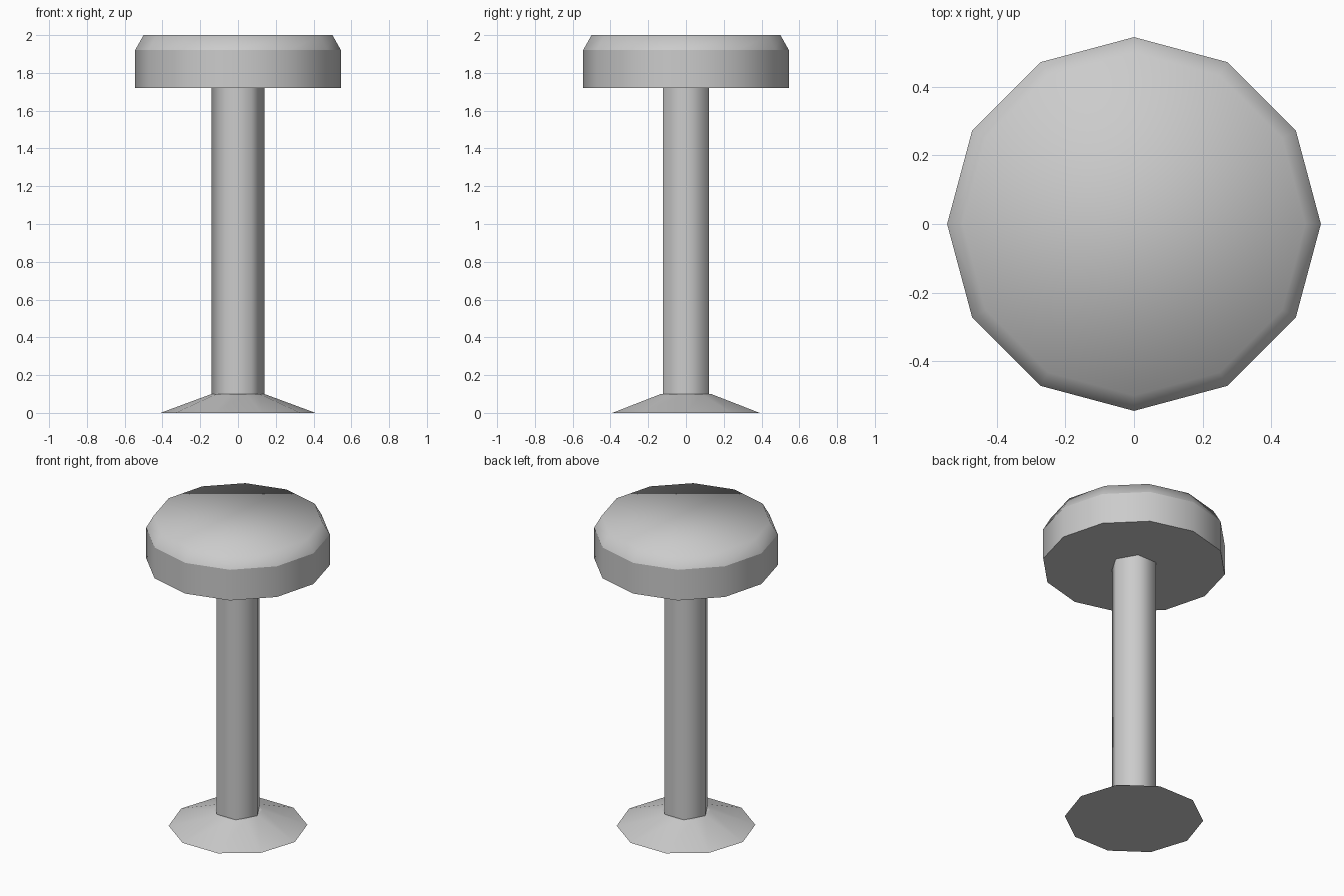
import bpy, bmesh
from math import cos, sin, tau

cube = bpy.data.objects.get("Cube")
if cube:
    bpy.data.objects.remove(cube, do_unlink=True)

grey = bpy.data.materials.new("light_grey")
grey.use_nodes = True
grey.diffuse_color = (0.6, 0.6, 0.6, 1)
grey.node_tree.nodes["Principled BSDF"].inputs["Base Color"].default_value = (0.6, 0.6, 0.6, 1)


def turned_part(name, sides, profile, sharp_rings):
    """Stack rings of (radius, z), cap both ends, smooth all but the sharp rings."""
    bm = bmesh.new()
    rings = [[bm.verts.new((r * cos(tau * i / sides), r * sin(tau * i / sides), z))
              for i in range(sides)] for r, z in profile]
    for low, high in zip(rings, rings[1:]):
        for i in range(sides):
            j = (i + 1) % sides
            bm.faces.new((low[i], low[j], high[j], high[i]))
    bm.faces.new(rings[0][::-1])
    bm.faces.new(rings[-1])
    for face in bm.faces:
        face.smooth = True
    for index in sharp_rings:
        ring = rings[index]
        for i in range(sides):
            bm.edges.get((ring[i], ring[(i + 1) % sides])).smooth = False
    mesh = bpy.data.meshes.new(name)
    bm.to_mesh(mesh)
    bm.free()
    mesh.materials.append(grey)
    obj = bpy.data.objects.new(name, mesh)
    bpy.context.collection.objects.link(obj)
    return obj


# Flared ten-sided foot
turned_part("foot", 10, [(0.41, 0), (0.14, 0.1)], [0, 1])

# Six-sided post
turned_part("post", 6, [(0.14, 0.1), (0.14, 1.72)], [0, 1])

# Twelve-sided cushion: crisp wall, soft bevel running into the top
turned_part("seat", 12, [(0.545, 1.72), (0.545, 1.92), (0.5, 2.0)], [0, 1])
